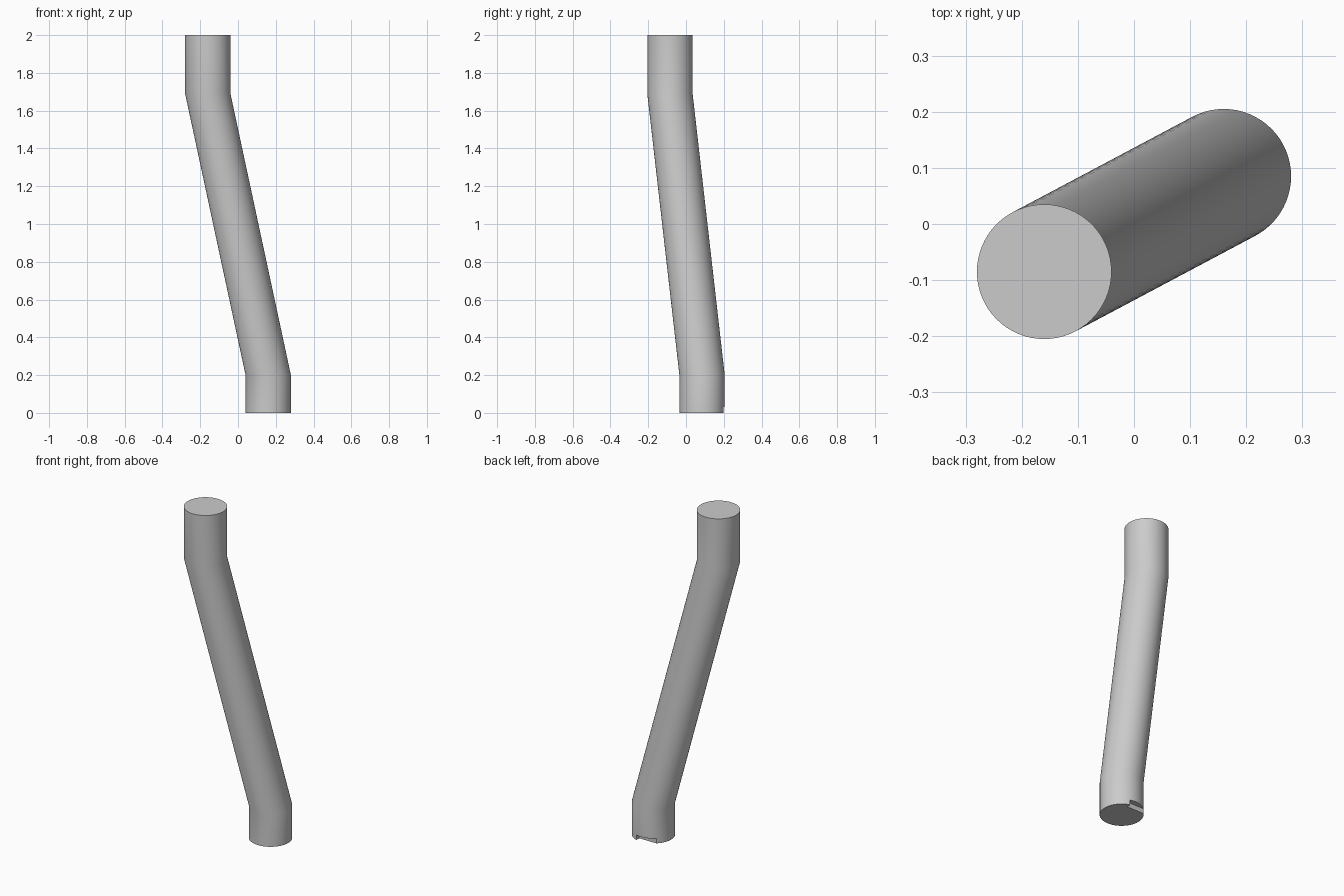
import bpy
import bmesh
from math import cos, sin, tau, radians

SIDES = 64
RADIUS = 0.12
OFFSET = (0.16, 0.085)

cube = bpy.data.objects.get("Cube")
if cube:
    bpy.data.objects.remove(cube, do_unlink=True)

# Plain grey material
grey = bpy.data.materials.new("light_grey")
grey.use_nodes = True
colour = (0.6, 0.6, 0.6, 1)
grey.diffuse_color = colour
grey.node_tree.nodes["Principled BSDF"].inputs["Base Color"].default_value = colour


def add_object(name, bm):
    bmesh.ops.recalc_face_normals(bm, faces=bm.faces)
    mesh = bpy.data.meshes.new(name)
    bm.to_mesh(mesh)
    bm.free()
    mesh.materials.append(grey)
    obj = bpy.data.objects.new(name, mesh)
    bpy.context.collection.objects.link(obj)
    return obj


# Offset pipe: level round sections along a twice-bent centre line
bm = bmesh.new()
rings = []
for z, side in ((0, 1), (0.2, 1), (1.69, -1), (2, -1)):
    rings.append([bm.verts.new((side * OFFSET[0] + RADIUS * cos(tau * i / SIDES),
                                side * OFFSET[1] + RADIUS * sin(tau * i / SIDES), z))
                  for i in range(SIDES)])
for low, high in zip(rings, rings[1:]):
    for i in range(SIDES):
        j = (i + 1) % SIDES
        bm.faces.new((low[i], low[j], high[j], high[i]))
bm.faces.new(rings[0])
bm.faces.new(rings[-1])
pipe = add_object("offset_pipe", bm)

# Small notch in the back of the bottom rim
bm = bmesh.new()
bmesh.ops.create_cube(bm, size=1)
bmesh.ops.scale(bm, vec=(0.13, 0.1, 0.06), verts=bm.verts)
bmesh.ops.translate(bm, vec=(OFFSET[0] - 0.03, OFFSET[1] + 0.138, 0), verts=bm.verts)
cutter = add_object("notch_cutter", bm)

bpy.ops.object.select_all(action="DESELECT")
pipe.select_set(True)
bpy.context.view_layer.objects.active = pipe
cut = pipe.modifiers.new("notch", "BOOLEAN")
cut.operation = "DIFFERENCE"
cut.solver = "EXACT"
cut.object = cutter
bpy.ops.object.modifier_apply(modifier=cut.name)
bpy.data.objects.remove(cutter, do_unlink=True)

bpy.ops.object.shade_smooth_by_angle(angle=radians(30))
